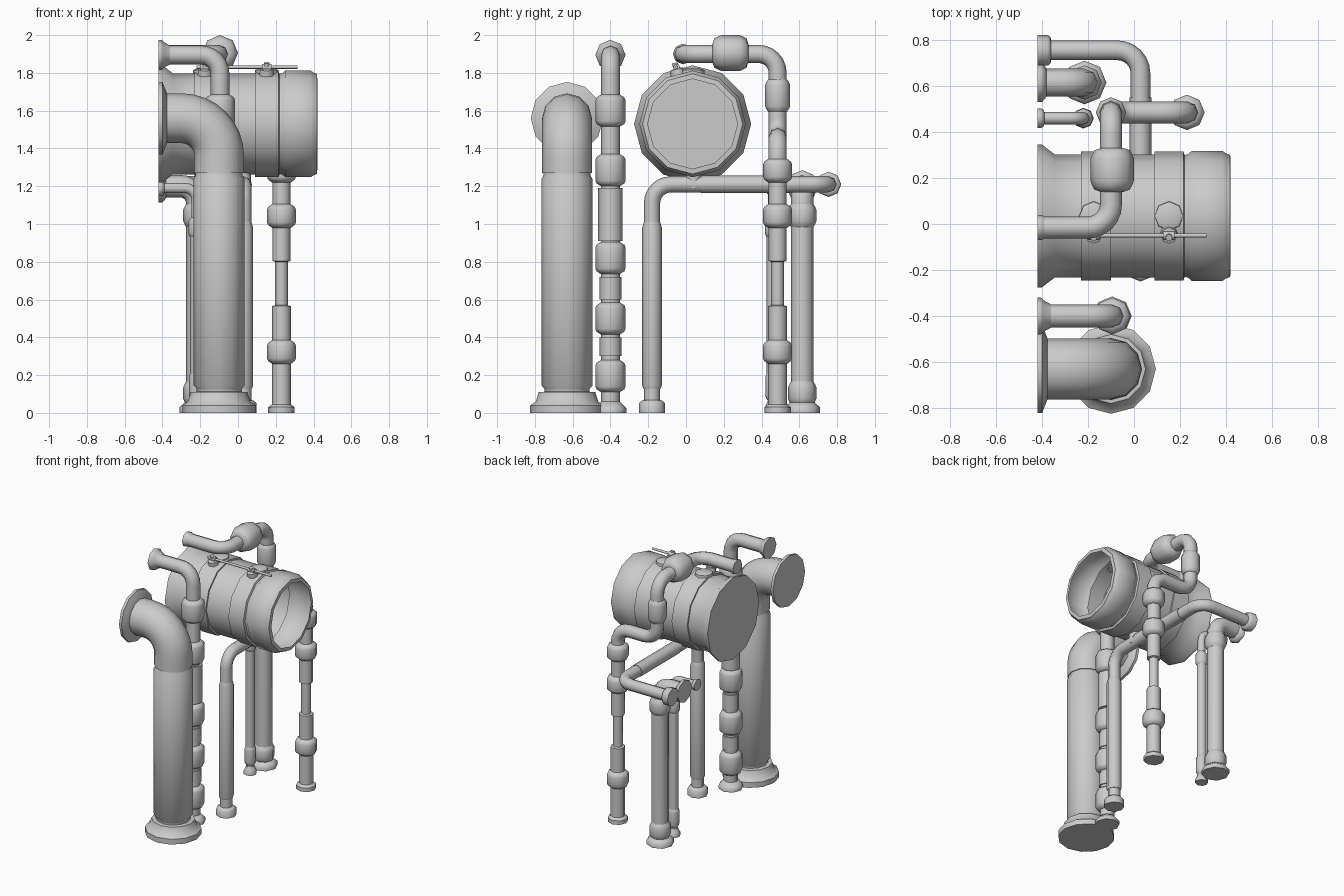
import bpy, bmesh, math
from mathutils import Vector

if "Cube" in bpy.data.objects:
    bpy.data.objects.remove(bpy.data.objects["Cube"])

X, Y, Z = Vector((1, 0, 0)), Vector((0, 1, 0)), Vector((0, 0, 1))


def sweep(name, rings, sides=8, caps=(True, True)):
    """Skin a list of (centre, tangent, radius) rings."""
    bm = bmesh.new()
    t = rings[0][1].normalized()
    u = (X if abs(t.x) < 0.5 else Z).copy()
    loops = []
    for p, tan, r in rings:
        u = t.rotation_difference(tan.normalized()) @ u
        t = tan.normalized()
        v = t.cross(u)
        loops.append([bm.verts.new(p + r * (math.cos(a) * u + math.sin(a) * v))
                      for a in (2 * math.pi * i / sides for i in range(sides))])
    for a, b in zip(loops, loops[1:]):
        for i in range(sides):
            j = (i + 1) % sides
            bm.faces.new((a[i], a[j], b[j], b[i]))
    if caps[0]:
        bm.faces.new(loops[0][::-1])
    if caps[1]:
        bm.faces.new(loops[-1])
    me = bpy.data.meshes.new(name)
    bm.to_mesh(me)
    bm.free()
    ob = bpy.data.objects.new(name, me)
    bpy.context.collection.objects.link(ob)
    bpy.ops.object.select_all(action='DESELECT')
    ob.select_set(True)
    bpy.context.view_layer.objects.active = ob
    bpy.ops.object.shade_smooth_by_angle(angle=math.radians(50))
    return ob


def turned(name, origin, axis, profile, sides=8, caps=(True, True)):
    """Turned part: profile of (distance, radius) along an axis."""
    o = Vector(origin)
    return sweep(name, [(o + axis * d, axis, r) for d, r in profile], sides, caps)


def tube(name, pts, r, bend, sides=8, steps=6):
    """Pipe along a polyline with rounded right-angle elbows."""
    pts = [Vector(p) for p in pts]
    rings = [(pts[0], pts[1] - pts[0], r)]
    for a, b, c in zip(pts, pts[1:], pts[2:]):
        d1, d2 = (b - a).normalized(), (c - b).normalized()
        o = b - d1 * bend + d2 * bend
        for k in range(steps + 1):
            q = math.pi / 2 * k / steps
            rings.append((o + bend * (d1 * math.sin(q) - d2 * math.cos(q)),
                          d1 * math.cos(q) + d2 * math.sin(q), r))
    rings.append((pts[-1], pts[-1] - pts[-2], r))
    return sweep(name, rings, sides)


def coupling(name, origin, axis, a, b, r, neck, sides=8):
    """Joint collar with chamfered ends."""
    c = min(0.015, (b - a) * 0.2)
    return turned(name, origin, axis, [(a - c, neck), (a, r * .92), (a + c, r), (b - c, r),
                                       (b, r * .92), (b + c, neck)], sides)


def flange(name, origin, axis, r, neck, sides=8, rim=0.025, length=0.06):
    """Flared end plate against the floor or wall."""
    return turned(name, origin, axis, [(0, r), (rim, r), (rim + 0.012, r * .85), (length, neck)], sides)


# Large stack on the left
big = (-0.1, -0.63, 0)
turned("large_stack", big, Z, [(0, .195), (.04, .195), (.06, .165), (.11, .15), (.112, .12), (.13, .12),
                               (.145, .135), (1.24, .135), (1.255, .125), (1.28, .125)], 12)
tube("large_stack_elbow", [(-0.1, -0.63, 1.27), (-0.1, -0.63, 1.56), (-0.41, -0.63, 1.56)], .132, .2, 12, 8)
flange("large_stack_wall_flange", (-0.42, -0.63, 1.56), X, .192, .13, 12, .02, .045)

# Jointed pipe next to the stack
tube("jointed_pipe", [(-0.095, -0.4, 0), (-0.095, -0.4, 1.895), (-0.41, -0.4, 1.895)], .05, .1)
jp = (-0.095, -0.4, 0)
flange("jointed_pipe_foot", jp, Z, .085, .05)
flange("jointed_pipe_wall_flange", (-0.42, -0.4, 1.895), X, .08, .05, 8, .015)
for z in (.195, .5, .82, 1.285, 1.6):
    coupling("jointed_pipe_collar", jp, Z, z - .07, z + .07, .08, .05)
for a, b in ((.3, .4), (.6, .72)):
    turned("jointed_pipe_sleeve", jp, Z, [(a, .058), (b, .058)])
turned("jointed_pipe_long_sleeve", jp, Z, [(.91, .065), (1.19, .065)])

# Horizontal tank, open at the right end
turned("tank", (0, .035, 1.53), X,
       [(-.42, .31), (-.4, .31), (-.345, .268), (-.23, .268), (-.23, .28), (-.1, .28), (-.1, .268),
        (.09, .268), (.09, .28), (.215, .28), (.22, .265), (.235, .268), (.25, .282), (.385, .282), (.4, .272),
        (.418, .265), (.42, .238)], 12, (True, False))

# Control rod and knobs on the tank
turned("control_rod", (0, -.05, 1.83), X, [(-.22, .009), (.315, .009)])
tilt = Vector((0, -.26, .97))
for x in (-.175, .152):
    turned("rod_saddle", (x, .035, 1.78), Z, [(0, .065), (.035, .062), (.042, .045)])
    turned("rod_knob", (x, -.04, 1.78), tilt, [(0, .04), (.04, .036), (.045, .015), (.075, .015)])
    turned("rod_hub", (x, -.05, 1.83), X, [(-.025, .018), (.025, .018)])

# Pipe passing beneath the tank
tube("under_pipe", [(.028, -.18, .05), (.028, -.18, 1.21), (.028, .755, 1.21), (-.41, .755, 1.21)], .043, .1)
up = (.028, -.18, 0)
turned("under_pipe_foot", up, Z, [(0, .07), (.05, .07), (.065, .055), (.07, .03)])
turned("under_pipe_sleeve", up, Z, [(.13, .047), (.145, .052), (.98, .052), (1.01, .043)])
turned("under_pipe_cross_sleeve", (.028, 0, 1.21), Y, [(.08, .047), (.55, .047)])
turned("tank_drain", (.028, .04, 1.19), Z, [(0, .04), (.1, .04)])
flange("under_pipe_wall_flange", (-.42, .755, 1.21), X, .067, .045, 8, .045, .06)

# Valve pipe going over the tank and down to the floor
ly = .485
tube("valve_pipe", [(-.41, -.015, 1.9), (-.1, -.015, 1.9), (-.1, ly, 1.9), (-.1, ly, 1.46),
                    (.23, ly, 1.46), (.23, ly, .95)], .048, .1)
flange("valve_pipe_wall_flange", (-.42, -.015, 1.9), X, .055, .045, 8, .02, .05)
turned("valve_body", (-.095, 0, 1.905), Y, [(.14, .05), (.15, .078), (.17, .088), (.19, .095), (.285, .095),
                                            (.3, .088), (.32, .078), (.33, .05)])
coupling("valve_pipe_collar", (-.1, ly, 0), Z, 1.61, 1.75, .066, .05)
leg = (.23, ly, 0)
turned("valve_leg", leg, Z, [(0, .07), (.03, .07), (.045, .05), (.565, .05), (.57, .034), (.8, .034),
                             (.805, .048), (1.0, .048)])
for a, b in ((.275, .37), (.995, 1.09), (1.235, 1.33)):
    coupling("valve_leg_collar", leg, Z, a, b, .077, .05)

# Two rear risers that turn into the wall
tube("rear_riser", [(-.215, .615, 0), (-.215, .615, 1.2), (-.41, .615, 1.2)], .06, .09)
rr = (-.215, .615, 0)
flange("rear_riser_foot", rr, Z, .095, .06, 8, .03)
coupling("rear_riser_lower_collar", rr, Z, .06, .15, .075, .06)
coupling("rear_riser_upper_collar", rr, Z, 1.0, 1.09, .075, .06)
flange("rear_riser_wall_flange", (-.42, .615, 1.2), X, .085, .06, 8, .02, .04)

tube("thin_riser", [(-.22, .46, 0), (-.22, .46, 1.19), (-.41, .46, 1.19)], .027, .06)
tr = (-.22, .46, 0)
flange("thin_riser_foot", tr, Z, .045, .03)
coupling("thin_riser_lower_collar", tr, Z, .08, .2, .04, .027)
coupling("thin_riser_upper_collar", tr, Z, .94, 1.02, .043, .027)
turned("thin_riser_sleeve", tr, Z, [(.2, .033), (.94, .033)])
flange("thin_riser_wall_flange", (-.42, .46, 1.19), X, .043, .027, 8, .015, .03)
